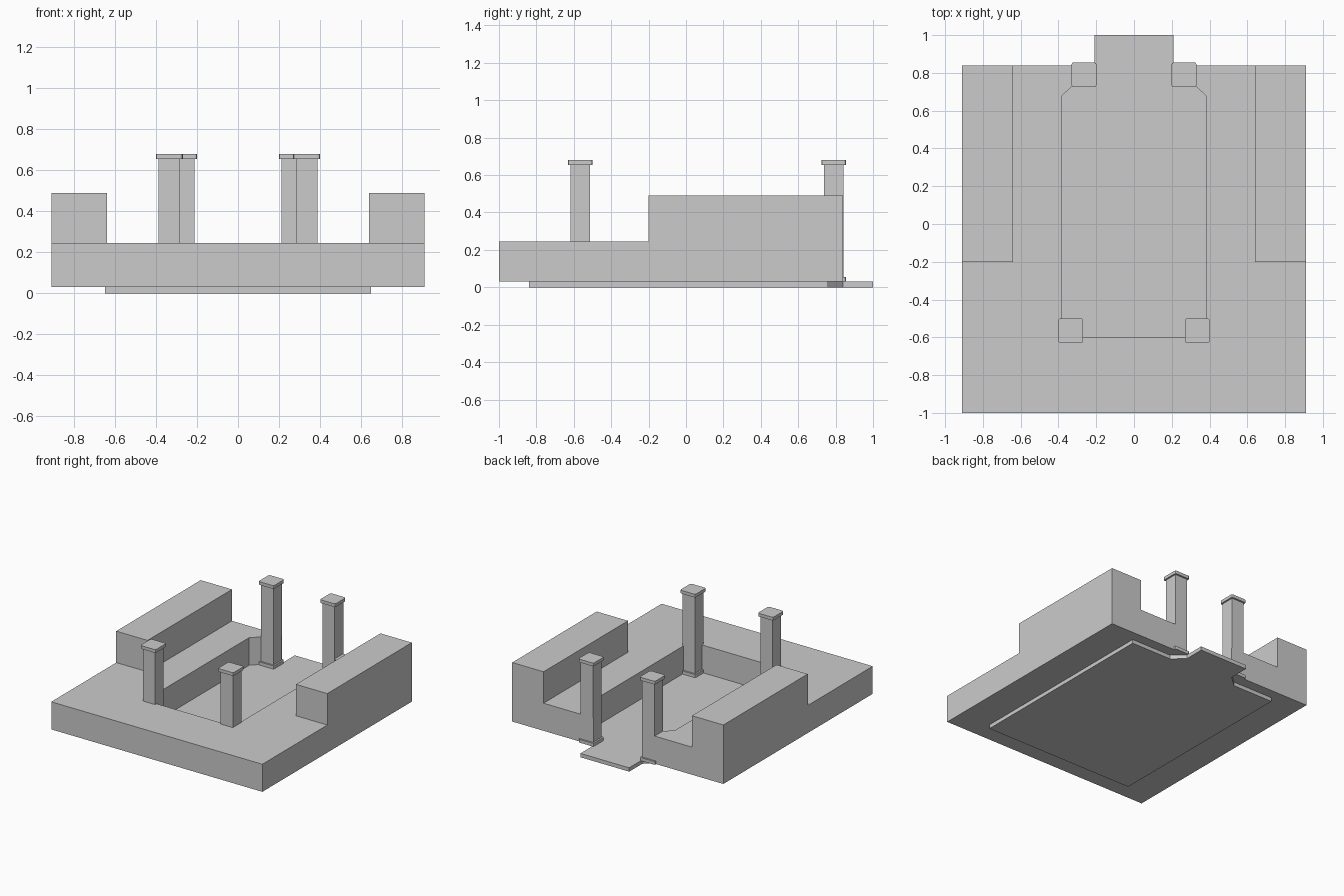
import bpy, bmesh

if "Cube" in bpy.data.objects:
    bpy.data.objects.remove(bpy.data.objects["Cube"])


def prism(name, pts, z0, z1, bevel=0):
    """Extrude an xy outline from z0 to z1, optionally rounding its upright edges."""
    bm = bmesh.new()
    base = bm.faces.new([bm.verts.new((x, y, z0)) for x, y in pts])
    ext = bmesh.ops.extrude_face_region(bm, geom=[base], use_keep_orig=True)
    for v in ext["geom"]:
        if isinstance(v, bmesh.types.BMVert):
            v.co.z = z1
    if bevel:
        upright = [e for e in bm.edges
                   if abs(e.verts[0].co.z - e.verts[1].co.z) > 1e-5]
        bmesh.ops.bevel(bm, geom=upright, offset=bevel, segments=2,
                        profile=0.5, affect='EDGES')
    bmesh.ops.recalc_face_normals(bm, faces=bm.faces)
    mesh = bpy.data.meshes.new(name)
    bm.to_mesh(mesh)
    bm.free()
    ob = bpy.data.objects.new(name, mesh)
    bpy.context.collection.objects.link(ob)
    return ob


def mirrored(half):
    """Complete a right-hand half outline symmetrically about x = 0."""
    return half + [(-x, y) for x, y in reversed(half)]


def square(cx, cy, r):
    return [(cx - r, cy - r), (cx + r, cy - r), (cx + r, cy + r), (cx - r, cy + r)]


# floor slab with a tongue running out of the back
prism("floor_slab", mirrored([(0.65, -0.84), (0.65, 0.76), (0.30, 0.76),
                              (0.21, 0.84), (0.21, 1.0)]), 0, 0.03)

# body around the sunken court, open at the back
body = prism("body", mirrored([(0.91, -1.0), (0.91, 0.84), (0.21, 0.84),
                               (0.38, 0.68), (0.38, -0.60)][::-1]), 0.03, 0.49)

# lower the front and centre, leaving the raised side blocks
cutter = prism("step_cutter", mirrored([(1.1, -1.2), (1.1, -0.20),
                                        (0.64, -0.20), (0.64, 1.1)]), 0.245, 0.7)
cutter.hide_render = True
cutter.hide_set(True)
cut = body.modifiers.new("step_cut", 'BOOLEAN')
cut.operation = 'DIFFERENCE'
cut.solver = 'EXACT'
cut.object = cutter

# four pillars, each with a base and a cap
for place, x, y in (("front", 0.335, -0.565), ("back", 0.265, 0.79)):
    for side, s in (("right", 1), ("left", -1)):
        tag = f"{place}_{side}_pillar"
        prism(tag + "_shaft", square(s * x, y, 0.053), 0.03, 0.66)
        for part, z in (("base", 0.03), ("cap", 0.655)):
            prism(f"{tag}_{part}", square(s * x, y, 0.066), z, z + 0.025, 0.012)
